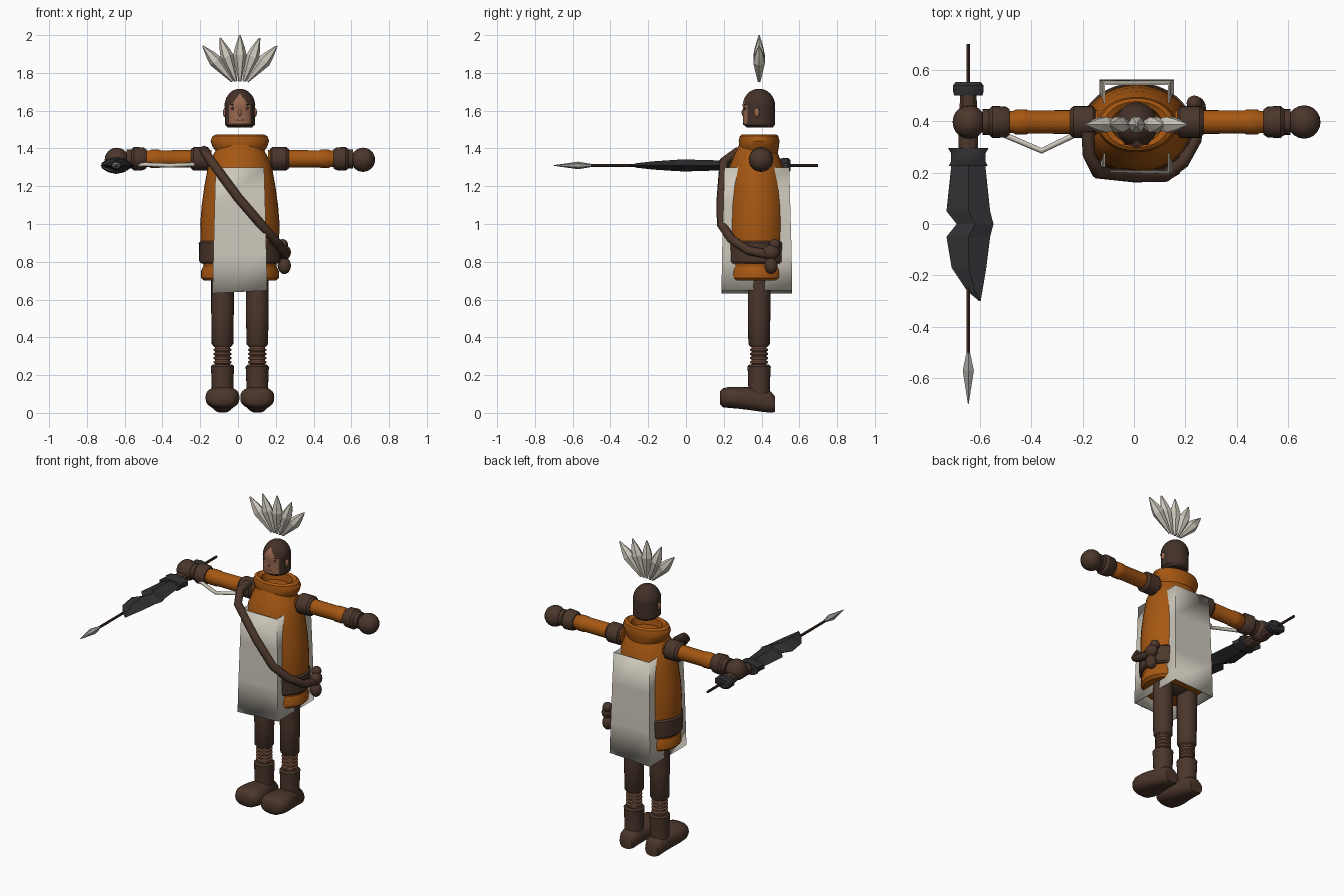
import bpy, bmesh
from math import sin, cos, pi, radians, copysign
from mathutils import Vector

cube = bpy.data.objects.get("Cube")
if cube:
    bpy.data.objects.remove(cube)


def material(name, r, g, b):
    m = bpy.data.materials.new(name)
    m.use_nodes = True
    m.diffuse_color = (r, g, b, 1)
    m.node_tree.nodes["Principled BSDF"].inputs["Base Color"].default_value = (r, g, b, 1)
    return m


ORANGE = material("orange cloth", .38, .095, .006)
BROWN = material("brown leather", .07, .037, .024)
HAIR = material("dark hair", .055, .030, .021)
SKIN = material("skin", .32, .14, .08)
WRAP = material("ankle wrap", .22, .10, .06)
WHITE = material("off white cloth", .62, .58, .50)
DARK = material("charcoal", .03, .03, .034)
STEEL = material("steel", .32, .32, .30)

MID = .01      # centre line of the figure
DEPTH = .387   # depth of the figure's axis


def finish(name, bm, mat, smooth=35):
    bmesh.ops.recalc_face_normals(bm, faces=bm.faces)
    mesh = bpy.data.meshes.new(name)
    bm.to_mesh(mesh)
    bm.free()
    mesh.materials.append(mat)
    if smooth:
        mesh.shade_smooth()
        mesh.set_sharp_from_angle(angle=radians(smooth))
    ob = bpy.data.objects.new(name, mesh)
    bpy.context.collection.objects.link(ob)
    return ob


def loft(name, mat, axis, rings, sides=24, power=1, phase=0, cap=True, smooth=35):
    """Skin rounded sections (position, centre u, centre v, radius u, radius v) along an axis."""
    bm = bmesh.new()
    place = {"z": lambda t, u, v: (u, v, t),
             "x": lambda t, u, v: (t, u, v),
             "y": lambda t, u, v: (v, t, u)}[axis]
    loops = []
    for t, cu, cv, ru, rv in rings:
        loop = []
        for i in range(sides):
            a = 2 * pi * i / sides + phase
            u = copysign(abs(cos(a)) ** power, cos(a))
            v = copysign(abs(sin(a)) ** power, sin(a))
            loop.append(bm.verts.new(place(t, cu + ru * u, cv + rv * v)))
        loops.append(loop)
    for low, high in zip(loops, loops[1:]):
        for i in range(sides):
            j = (i + 1) % sides
            bm.faces.new((low[i], low[j], high[j], high[i]))
    if cap:
        bm.faces.new(loops[0])
        bm.faces.new(loops[-1])
    return finish(name, bm, mat, smooth)


def turned(name, mat, axis, centre, profile, **options):
    """Round part given as (position, radius) pairs."""
    u, v = centre
    return loft(name, mat, axis, [(t, u, v, r, r) for t, r in profile], **options)


def ball(name, mat, centre, size):
    bm = bmesh.new()
    bmesh.ops.create_uvsphere(bm, u_segments=20, v_segments=12, radius=1)
    bmesh.ops.scale(bm, vec=Vector(size), verts=bm.verts)
    bmesh.ops.translate(bm, vec=Vector(centre), verts=bm.verts)
    return finish(name, bm, mat, 60)


def tube(name, mat, points, radius):
    curve = bpy.data.curves.new(name, "CURVE")
    curve.dimensions = "3D"
    curve.bevel_depth = radius
    curve.bevel_resolution = 2
    curve.use_fill_caps = True
    spline = curve.splines.new("POLY")
    spline.points.add(len(points) - 1)
    for p, co in zip(spline.points, points):
        p.co = (*co, 1)
    helper = bpy.data.objects.new(name + " path", curve)
    mesh = bpy.data.meshes.new_from_object(helper)
    bpy.data.objects.remove(helper)
    mesh.materials.clear()
    mesh.materials.append(mat)
    ob = bpy.data.objects.new(name, mesh)
    bpy.context.collection.objects.link(ob)
    return ob


def body_rings(rows):
    return [(z, MID, DEPTH - .015, rx, ry) for z, rx, ry in rows]


# Tunic, hem, belt and rolled collar
loft("tunic", ORANGE, "z", body_rings([
    (.71, .18, .15), (.79, .195, .165), (.9, .207, .17), (1.0, .21, .17), (1.1, .202, .168),
    (1.2, .188, .16), (1.3, .17, .145), (1.36, .145, .12), (1.42, .11, .09)]), sides=32)
loft("tunic_hem", ORANGE, "z", body_rings([
    (.70, .19, .16), (.715, .207, .168), (.75, .206, .168), (.775, .195, .16)]), sides=32)
loft("belt", BROWN, "z", body_rings([
    (.79, .205, .172), (.80, .215, .178), (.90, .218, .178), (.91, .207, .172)]), sides=32)
loft("collar", ORANGE, "z", [
    (z, MID, DEPTH, rx, ry) for z, rx, ry in [
        (1.34, .10, .09), (1.38, .125, .10), (1.41, .145, .105), (1.44, .155, .108),
        (1.465, .145, .102), (1.475, .125, .09), (1.465, .10, .075), (1.42, .09, .07)]], sides=32)

# Open cloth box hanging over the tunic
tabard = loft("tabard", WHITE, "z", [
    (z, MID, .375, rx * 2 ** .5, ry * 2 ** .5) for z, rx, ry in [
        (.64, .145, .187), (.85, .14, .184), (1.1, .134, .177), (1.3, .128, .172)]],
    sides=4, phase=pi / 4, cap=False, smooth=25)
for v in tabard.data.vertices:
    if v.co.z < .7:
        v.co.z += .05 * v.co.x
tabard.modifiers.new("thickness", "SOLIDIFY").thickness = .008

# Shoulder strap and hip pouch
tube("shoulder_strap", BROWN, [
    (-.18, .36, 1.39), (-.175, .27, 1.38), (-.14, .20, 1.33), (.0, .187, 1.14),
    (.12, .187, 1.0), (.19, .24, .92), (.24, .33, .86), (.245, .43, .84)], .025)
ball("pouch_body", BROWN, (.245, .45, .78), (.035, .035, .045))
ball("pouch_flap", BROWN, (.245, .45, .85), (.035, .045, .04))
ball("pouch_knot", BROWN, (.235, .47, .89), (.03, .03, .03))

# Arms, mirrored about the centre line
for side, s in (("left", 1), ("right", -1)):
    def arm(part, mat, profile, s=s, side=side):
        turned(side + part, mat, "x", (.397, 1.345), [(MID + s * t, r) for t, r in profile])
    arm("_shoulder_band", BROWN, [(.16, .05), (.17, .062), (.245, .062), (.26, .05)])
    arm("_sleeve", ORANGE, [(.15, .047), (.42, .045), (.43, .049), (.47, .049), (.48, .043), (.52, .043)])
    arm("_cuff", BROWN, [(.495, .05), (.51, .06), (.56, .063), (.575, .05), (.60, .05)])
    ball(side + "_fist", BROWN, (MID + s * .652, .397, 1.34), (.064, .065, .064))

# Legs with wrapped ankles and heavy boots
for side, s in (("left", 1), ("right", -1)):
    x = MID + s * .092
    turned(side + "_trouser_leg", BROWN, "z", (x, DEPTH),
           [(.355, .05), (.365, .057), (.55, .06), (.78, .06)])
    turned(side + "_ankle", WRAP, "z", (x, DEPTH), [(.22, .04), (.37, .04)])
    for i in range(5):
        z = .268 + i * .022
        turned(f"{side}_ankle_wrap_{i}", WRAP, "z", (x, DEPTH),
               [(z - .008, .04), (z - .004, .048), (z + .004, .048), (z + .008, .04)])
    turned(side + "_boot_shaft", BROWN, "z", (x, DEPTH),
           [(.06, .06), (.13, .057), (.22, .06), (.245, .062), (.255, .052)])
    loft(side + "_boot_foot", BROWN, "y", [
        (y, cz, x, rz, rx) for y, cz, rz, rx in [
            (.18, .08, .035, .05), (.195, .08, .05, .075), (.23, .082, .056, .09), (.28, .08, .058, .09),
            (.33, .076, .06, .078), (.40, .066, .06, .062), (.45, .057, .056, .056), (.472, .045, .04, .045)]],
        power=.8, smooth=45)
ball("trouser_hips", BROWN, (MID, DEPTH, .74), (.15, .08, .06))

# Head with a swept parting; faces inside the hairline are skin
head = loft("head", HAIR, "z", [
    (1.51 + h, MID, .39 - .004 * (h > .01), r, r * 1.06) for h, r in
    [(0, .064), (.01, .072)] + [(.015 + i * .007, .08) for i in range(14)] +
    [(.11 + .095 * sin(a * pi / 28), .004 + .078 * cos(a * pi / 28)) for a in range(1, 15)]],
    sides=72, smooth=50)
head.data.materials.append(SKIN)
for f in head.data.polygons:
    c = f.center
    hairline = .058 * min(1, max(0, (1.69 - c.z) / .07))
    if c.y < .36 and 1.53 < c.z and abs(c.x - MID) < hairline:
        f.material_index = 1
ball("nose", SKIN, (MID, .306, 1.59), (.010, .012, .02))
ball("mouth", HAIR, (MID, .305, 1.55), (.022, .004, .005))
for s in (-1, 1):
    ball("eye", HAIR, (MID + s * .033, .312, 1.612), (.013, .005, .008))
    ball("brow", HAIR, (MID + s * .033, .312, 1.632), (.018, .005, .004))
    ball("ear", SKIN, (MID + s * .08, .375, 1.59), (.01, .015, .024))

# Fan of five feathers above the head
for i in range(-2, 3):
    tilt = radians(20 * i)
    feather = turned(f"feather_{i + 3}", WHITE, "z", (0, 0),
                     [(0, .008), (.08, .024), (.14, .035), (.18, .026), (.245, .004)],
                     sides=6, smooth=0)
    feather.location = (MID + .06 * sin(tilt), DEPTH, 1.755)
    feather.rotation_euler = (0, tilt, 0)

# Spear with wrapped grip and a ragged dark banner
GRIP = (1.31, -.645)
turned("spear_shaft", BROWN, "y", GRIP, [(-.55, .008), (.70, .008)], sides=10)
loft("spear_tip", STEEL, "y", [(y, *GRIP, rz, rx) for y, rz, rx in [
    (-.70, .002, .002), (-.57, .02, .025), (-.50, .008, .008)]], sides=6, smooth=0)
loft("banner", DARK, "y", [
    (y, GRIP[0], (left + right) / 2, rz, (right - left) / 2) for y, left, right, rz in [
        (.24, -.71, -.58, .025), (.05, -.73, -.56, .03), (0, -.69, -.547, .032), (-.05, -.73, -.56, .03),
        (-.17, -.71, -.575, .022), (-.26, -.65, -.59, .012), (-.30, -.603, -.597, .003)]],
    sides=4, smooth=0)
for name, mat, rows in (
        ("front_wrap", DARK, [(.225, .035, .08), (.245, .045, .07), (.275, .045, .07), (.295, .04, .083)]),
        ("front_grip", BROWN, [(.29, .036, .04), (.36, .036, .04)]),
        ("rear_grip", BROWN, [(.43, .034, .036), (.505, .032, .034)]),
        ("rear_wrap", DARK, [(.50, .035, .058), (.515, .04, .062), (.54, .04, .062), (.552, .03, .052)])):
    loft(name, mat, "y", [(y, *GRIP, rz, rx) for y, rz, rx in rows], sides=10, smooth=30)

# Pale cord looped in front of the spear arm
tube("arm_cord", WHITE, [(-.56, .37, 1.315), (-.50, .345, 1.315), (-.36, .285, 1.31), (-.235, .345, 1.315)], .011)
